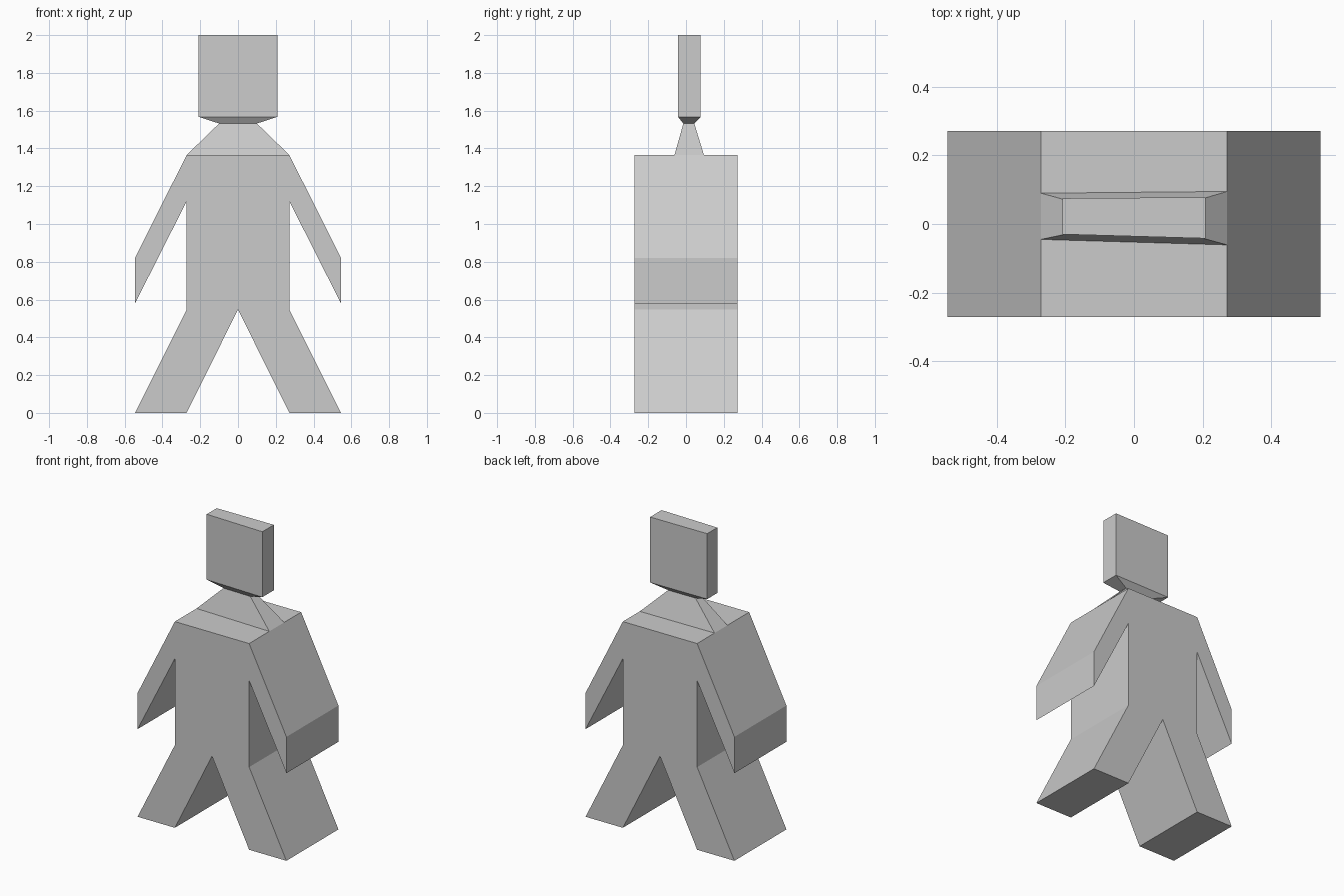
import bpy
import bmesh

if "Cube" in bpy.data.objects:
    bpy.data.objects.remove(bpy.data.objects["Cube"])

DEPTH = 0.272          # half thickness of the body
SHOULDER_Z = 1.365


def finish(name, bm):
    bmesh.ops.remove_doubles(bm, verts=bm.verts, dist=1e-5)
    bmesh.ops.recalc_face_normals(bm, faces=bm.faces)
    mesh = bpy.data.meshes.new(name)
    bm.to_mesh(mesh)
    bm.free()
    obj = bpy.data.objects.new(name, mesh)
    bpy.context.collection.objects.link(obj)
    return obj


bm = bmesh.new()

# Body: right half outline mirrored, from shoulder down to crotch
half = [(0.272, SHOULDER_Z), (0.545, 0.82), (0.545, 0.58), (0.272, 1.12),
        (0.272, 0.547), (0.545, 0), (0.272, 0)]
outline = half + [(0, 0.547)] + [(-x, z) for x, z in reversed(half)]
front = [bm.verts.new((x, -DEPTH, z)) for x, z in outline]
back = [bm.verts.new((x, DEPTH, z)) for x, z in outline]
bm.faces.new(front)
bm.faces.new(back[::-1])
for i in range(len(outline) - 1):      # shoulder top is filled around the neck
    bm.faces.new((front[i], back[i], back[i + 1], front[i + 1]))

# Neck and head: stacked four-sided rings
# z, half width, (front y, back y) on the left, (front y, back y) on the right
sections = [(SHOULDER_Z, 0.272, (-0.045, 0.090), (-0.061, 0.095)),
            (1.532, 0.100, (-0.009, 0.043), (-0.014, 0.044)),
            (1.567, 0.208, (-0.030, 0.075), (-0.042, 0.078)),
            (2.000, 0.208, (-0.030, 0.075), (-0.042, 0.078))]
rings = []
for z, w, left, right in sections:
    corners = [(-w, left[0]), (w, right[0]), (w, right[1]), (-w, left[1])]
    rings.append([bm.verts.new((x, y, z)) for x, y in corners])
for low, high in zip(rings, rings[1:]):
    for i in range(4):
        j = (i + 1) % 4
        bm.faces.new((low[i], low[j], high[j], high[i]))
bm.faces.new(rings[-1])

# Shoulder strips in front of and behind the neck
base = rings[0]
bm.faces.new((front[-1], front[0], base[1], base[0]))
bm.faces.new((back[0], back[-1], base[3], base[2]))

finish("figure_body", bm)
